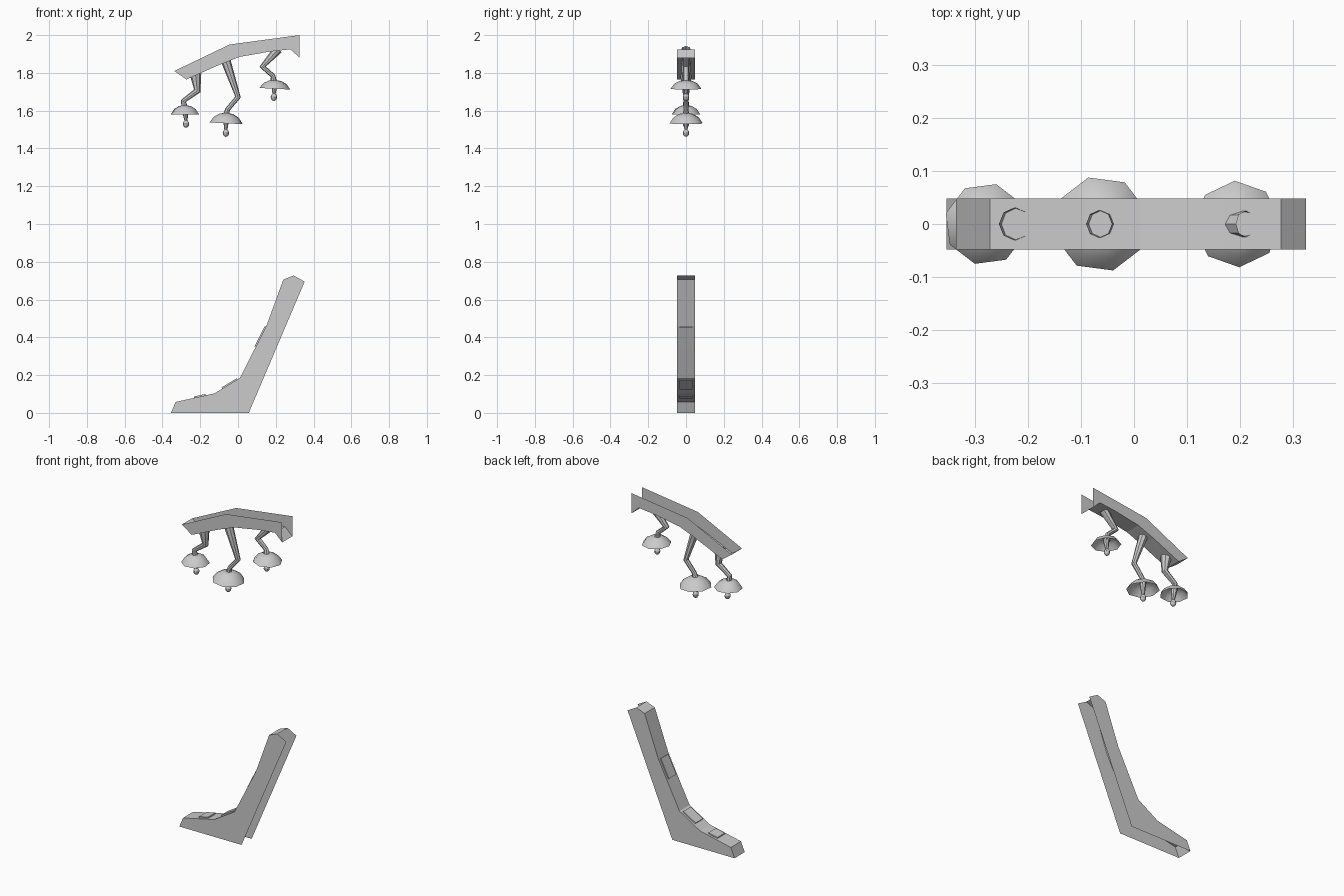
import bpy, bmesh, math
from mathutils import Vector, Matrix

if "Cube" in bpy.data.objects:
    bpy.data.objects.remove(bpy.data.objects["Cube"])

HALF = 0.048  # half depth of both housings


def finish(name, bm, smooth=False):
    me = bpy.data.meshes.new(name)
    bm.normal_update()
    bm.to_mesh(me)
    bm.free()
    ob = bpy.data.objects.new(name, me)
    bpy.context.collection.objects.link(ob)
    if smooth:
        bpy.context.view_layer.objects.active = ob
        ob.select_set(True)
        bpy.ops.object.shade_smooth_by_angle(angle=math.radians(40))
        ob.select_set(False)
    return ob


def housing(name, profile, covered):
    """Two side panels joined by a strip along the first `covered` profile points."""
    bm = bmesh.new()
    front = [bm.verts.new((x, -HALF, z)) for x, z in profile]
    back = [bm.verts.new((x, HALF, z)) for x, z in profile]
    bm.faces.new(front)
    bm.faces.new(back[::-1])
    for i in range(covered - 1):
        bm.faces.new((front[i + 1], front[i], back[i], back[i + 1]))
    bmesh.ops.recalc_face_normals(bm, faces=bm.faces[:])
    return finish(name, bm)


def bridge(bm, rings):
    for a, b in zip(rings, rings[1:]):
        n = len(a)
        for i in range(n):
            bm.faces.new((a[i], b[i], b[(i + 1) % n], a[(i + 1) % n]))


def tube(name, path, sides=8):
    """Tapered tube through (x, z, radius) points in the y = 0 plane."""
    bm = bmesh.new()
    pts = [Vector((x, 0, z)) for x, z, r in path]
    rings = []
    for i, p in enumerate(pts):
        t = Vector()
        if i:
            t += (p - pts[i - 1]).normalized()
        if i < len(pts) - 1:
            t += (pts[i + 1] - p).normalized()
        t.normalize()
        u = Vector((-t.z, 0, t.x))
        r = path[i][2]
        rings.append([bm.verts.new(p + u * r * math.cos(a) + Vector((0, r * math.sin(a), 0)))
                      for a in (2 * math.pi * k / sides for k in range(sides))])
    bridge(bm, rings)
    bmesh.ops.recalc_face_normals(bm, faces=bm.faces[:])
    return finish(name, bm, True)


def shade(name, x, z_rim, height, radius, turn, tilt):
    """Open eight-sided dome."""
    bm = bmesh.new()
    rings = []
    for f, h in ((0.18, 1.0), (0.42, 0.92), (0.75, 0.6), (1.0, 0.0)):
        rings.append([bm.verts.new((radius * f * math.cos(a), radius * f * math.sin(a), height * h))
                      for a in (math.radians(turn + 45 * k) for k in range(8))])
    bm.faces.new(rings[0])
    bridge(bm, rings)
    m = Matrix.Translation((x, 0, z_rim)) @ Matrix.Rotation(math.radians(tilt), 4, 'Y')
    bmesh.ops.transform(bm, matrix=m, verts=bm.verts[:])
    return finish(name, bm, True)


def bulb(name, x, z):
    bm = bmesh.new()
    bmesh.ops.create_uvsphere(bm, u_segments=8, v_segments=6, radius=0.017)
    bmesh.ops.transform(bm, verts=bm.verts[:],
                        matrix=Matrix.Translation((x, 0, z)) @ Matrix.Diagonal((1, 1, 1.2, 1)))
    return finish(name, bm, True)


# Lower housing: upper side is covered, underside and back are open
housing("lower_frame", [(-0.355, 0), (-0.33, 0.058), (-0.125, 0.103), (0.01, 0.185),
                        (0.15, 0.46), (0.24, 0.706), (0.295, 0.727),
                        (0.353, 0.695), (0.057, 0)], 7)

# Upper housing: underside is covered, top and right end are open
housing("canopy", [(-0.337, 1.81), (-0.273, 1.765), (-0.093, 1.845), (0.01, 1.885),
                   (0.17, 1.913), (0.278, 1.925), (0.326, 1.88),
                   (0.326, 2.0), (-0.045, 1.95)], 7)

# Raised plates on the lower housing
for i, (x0, z0, x1, z1) in enumerate([(-0.232, 0.081, -0.172, 0.094),
                                      (-0.085, 0.129, -0.004, 0.178),
                                      (0.093, 0.349, 0.147, 0.456)]):
    bm = bmesh.new()
    bmesh.ops.create_cube(bm, size=1)
    length = math.hypot(x1 - x0, z1 - z0)
    m = (Matrix.Translation(((x0 + x1) / 2, 0, (z0 + z1) / 2))
         @ Matrix.Rotation(-math.atan2(z1 - z0, x1 - x0), 4, 'Y')
         @ Matrix.Diagonal((length, 0.07, 0.012, 1)))
    bmesh.ops.transform(bm, matrix=m, verts=bm.verts[:])
    finish(f"plate_{i + 1}", bm)

# Hanging lamps: stem path, shade (x, rim z, height, radius, turn, tilt), bulb (x, z)
lamps = [
    ([(-0.225, 1.795, 0.031), (-0.216, 1.705, 0.018), (-0.288, 1.652, 0.014), (-0.282, 1.61, 0.018)],
     (-0.281, 1.58, 0.048, 0.078, -15, 0), (-0.275, 1.53)),
    ([(-0.066, 1.868, 0.026), (0.0, 1.672, 0.015), (-0.055, 1.607, 0.013), (-0.064, 1.57, 0.018)],
     (-0.063, 1.533, 0.054, 0.091, 15, 3), (-0.064, 1.482)),
    ([(0.212, 1.925, 0.025), (0.13, 1.833, 0.017), (0.185, 1.784, 0.013), (0.19, 1.745, 0.018)],
     (0.195, 1.716, 0.045, 0.082, 3, 3), (0.19, 1.672)),
]
for i, (path, dome, (bx, bz)) in enumerate(lamps, 1):
    tube(f"lamp_stem_{i}", path)
    shade(f"lamp_shade_{i}", *dome)
    tube(f"bulb_rod_{i}", [(dome[0], path[-1][1], 0.018), (bx, bz + 0.015, 0.008)])
    bulb(f"bulb_{i}", bx, bz)
